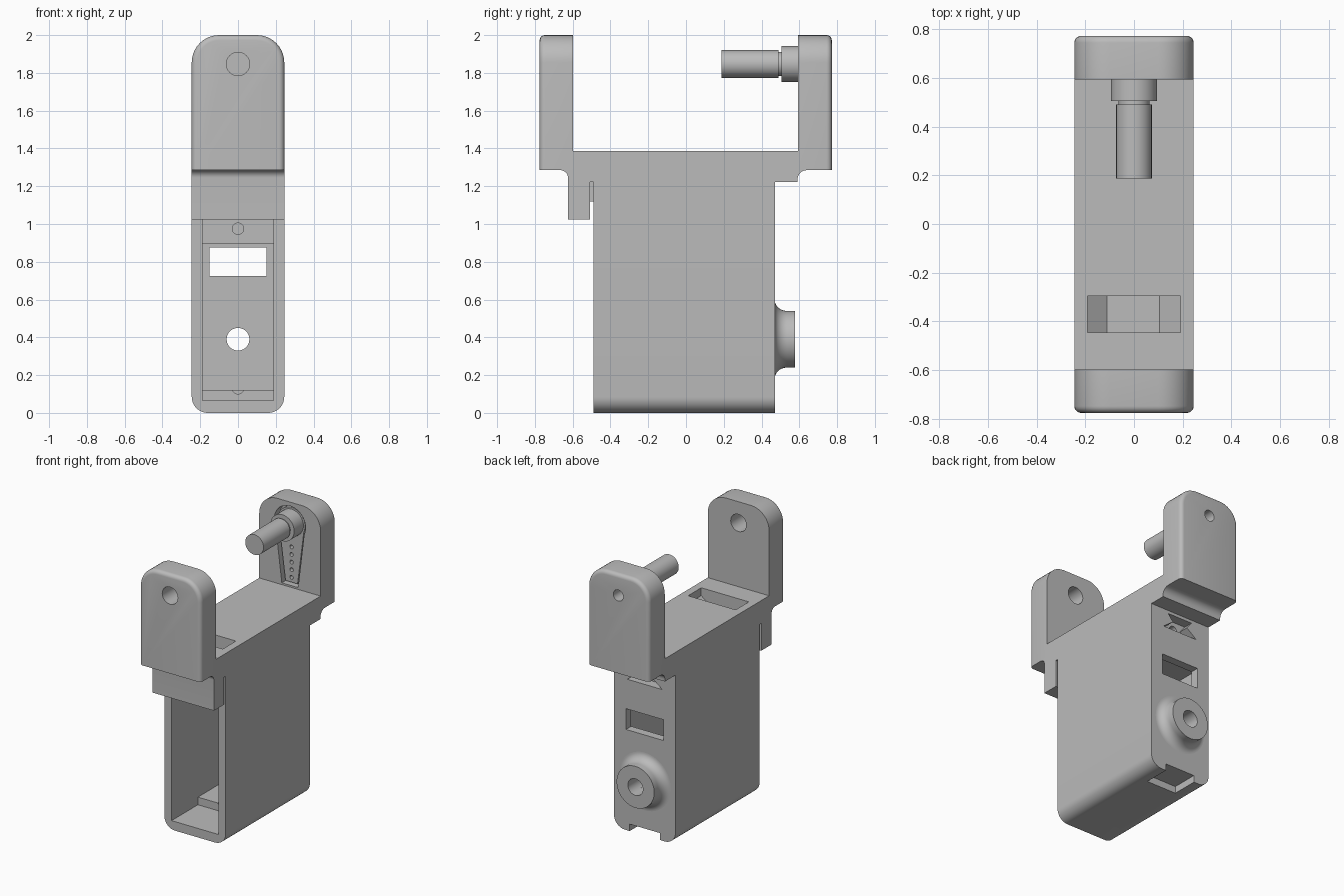
import bpy, bmesh, math
from mathutils import Vector

if "Cube" in bpy.data.objects:
    bpy.data.objects.remove(bpy.data.objects["Cube"])

grey = bpy.data.materials.new("grey plastic")
grey.diffuse_color = (0.5, 0.5, 0.5, 1)
grey.use_nodes = True
grey.node_tree.nodes["Principled BSDF"].inputs["Base Color"].default_value = grey.diffuse_color


def finish(name, bm):
    bmesh.ops.recalc_face_normals(bm, faces=bm.faces)
    me = bpy.data.meshes.new(name)
    bm.to_mesh(me)
    bm.free()
    ob = bpy.data.objects.new(name, me)
    bpy.context.collection.objects.link(ob)
    me.materials.append(grey)
    return ob


def prism(name, pts, lo, hi, axis):
    """Extrude a profile: axis 'y' takes (x, z) points, axis 'x' takes (y, z)."""
    bm = bmesh.new()
    def at(p, d):
        return (p[0], d, p[1]) if axis == 'y' else (d, p[0], p[1])
    a = [bm.verts.new(at(p, lo)) for p in pts]
    b = [bm.verts.new(at(p, hi)) for p in pts]
    bm.faces.new(a)
    bm.faces.new(b)
    for i in range(len(pts)):
        j = (i + 1) % len(pts)
        bm.faces.new((a[i], a[j], b[j], b[i]))
    return finish(name, bm)


def box(name, x0, x1, y0, y1, z0, z1):
    return prism(name, [(x0, z0), (x1, z0), (x1, z1), (x0, z1)], y0, y1, 'y')


def arc(cx, cy, rx, a0, a1, n=10, ry=None):
    ry = rx if ry is None else ry
    return [(cx + rx * math.cos(math.radians(a0 + (a1 - a0) * i / n)),
             cy + ry * math.sin(math.radians(a0 + (a1 - a0) * i / n)))
            for i in range(n + 1)]


def rod(name, r, y0, y1, z, n=40):
    return prism(name, arc(0, z, r, 0, 360 - 360 / n, n - 1), y0, y1, 'y')


def lathe(name, prof, z, n=64):
    """Spin a closed (radius, y) profile about the y axis at height z."""
    bm = bmesh.new()
    rings = [[bm.verts.new((r * math.cos(t), y, z + r * math.sin(t))) for r, y in prof]
             for t in (2 * math.pi * i / n for i in range(n))]
    for i in range(n):
        a, b = rings[i], rings[(i + 1) % n]
        for k in range(len(prof)):
            m = (k + 1) % len(prof)
            bm.faces.new((a[k], a[m], b[m], b[k]))
    return finish(name, bm)


def cut(ob, *cutters):
    bpy.context.view_layer.objects.active = ob
    for c in cutters:
        m = ob.modifiers.new("cut", 'BOOLEAN')
        m.operation, m.solver, m.object = 'DIFFERENCE', 'EXACT', c
        bpy.ops.object.modifier_apply(modifier=m.name)
        bpy.data.objects.remove(c)


W = 0.245

# Hollow case with rounded bottom corners
case = prism("case", [(W, 1.222), (-W, 1.222)] + arc(-W + .085, .085, .085, 180, 270)
             + arc(W - .085, .085, .085, 270, 360), -.49, .47, 'y')
cut(case,
    box("front_chamber", -.187, .187, -.6, -.19, .065, 1.17),
    box("rear_chamber", -.187, .187, -.25, .41, .12, .895),
    box("rear_window", -.15, .15, .3, .6, .725, .875),
    rod("shaft_hole", .06, .3, .6, .39),
    rod("upper_screw_hole", .03, -.25, .1, .975, 24),
    rod("lower_screw_hole", .03, -.25, .1, .13, 24),
    prism("rear_notch", [(-.14, 1.09), (.14, 1.09), (.06, 1.15), (.1, 1.2),
                         (-.1, 1.2), (-.06, 1.15)], .40, .6, 'y'),
    rod("notch_hole", .03, .2, .5, 1.14, 24),
    box("bottom_notch", -.12, .12, .28, .6, -.1, .05))

# Bracket carrying both ears, with the hanging front lip
bracket = prism("bracket",
                [(-.6, 1.387), (-.6, 1.285)] + arc(-.665, 1.245, .04, 90, 0)
                + [(-.625, 1.025), (-.508, 1.025), (-.508, 1.222), (.59, 1.222)]
                + arc(.64, 1.235, .05, 180, 90) + [(.597, 1.285), (.597, 1.387)],
                -W, W, 'x')
cut(bracket, prism("top_slot", [(-.19, 1.5), (-.19, 1.33), (-.11, 1.27), (.105, 1.27),
                                (.19, 1.33), (.19, 1.5)], -.445, -.295, 'y'))
box("slot_tab", -.1, .1, -.508, -.49, 1.12, 1.222)


# Upright ears with softened outer edges
def ear(name, y_in, y_out):
    r = .145
    ob = prism(name, [(-W, 1.285), (W, 1.285)] + arc(W - r, 2 - r, r, 0, 90)
               + arc(-W + r, 2 - r, r, 90, 180), y_in, y_out, 'y')
    bm = bmesh.new()
    bm.from_mesh(ob.data)
    rim = [e for e in bm.edges if all(abs(v.co.y - y_out) < 1e-4 for v in e.verts)
           and not all(v.co.z < 1.29 for v in e.verts)]
    bmesh.ops.bevel(bm, geom=rim, offset=.028, segments=5, profile=.5, affect='EDGES')
    bm.to_mesh(ob.data)
    bm.free()
    return ob


front_ear = ear("front_ear", -.598, -.775)
cut(front_ear, rod("pivot_hole", .062, -.9, -.5, 1.847))
back_ear = ear("back_ear", .592, .772)


# Tapered horn outline: round head and narrowing arm
def horn(r, w, low):
    return arc(0, 1.847, r, -25, 205, 24) + [(-w, low), (w, low)]


cut(back_ear, prism("horn_pocket", horn(.125, .065, 1.40), .5, .652, 'y'),
    rod("rear_hole", .04, .5, .9, 1.847, 32))
arm = prism("horn_arm", horn(.108, .048, 1.415), .61, .655, 'y')
cut(arm, *[rod("arm_hole", .014, .5, .64, 1.45 + .055 * i, 14) for i in range(5)])

# Stepped pivot pin on the back ear
rod("pin_collar", .095, .505, .615, 1.847)
rod("pin_neck", .064, .485, .51, 1.847)
rod("pivot_pin", .073, .187, .49, 1.847)

# Flared shaft boss on the rear wall
lathe("rear_boss", [(.06, .465), (.06, .577), (.15, .577)]
      + arc(.208, .535, .058, 180, 270, 12, .065) + [(.208, .465)], .39)

for ob in bpy.context.scene.objects:
    bpy.ops.object.select_all(action='DESELECT')
    ob.select_set(True)
    bpy.context.view_layer.objects.active = ob
    bpy.ops.object.shade_smooth_by_angle(angle=math.radians(30))
